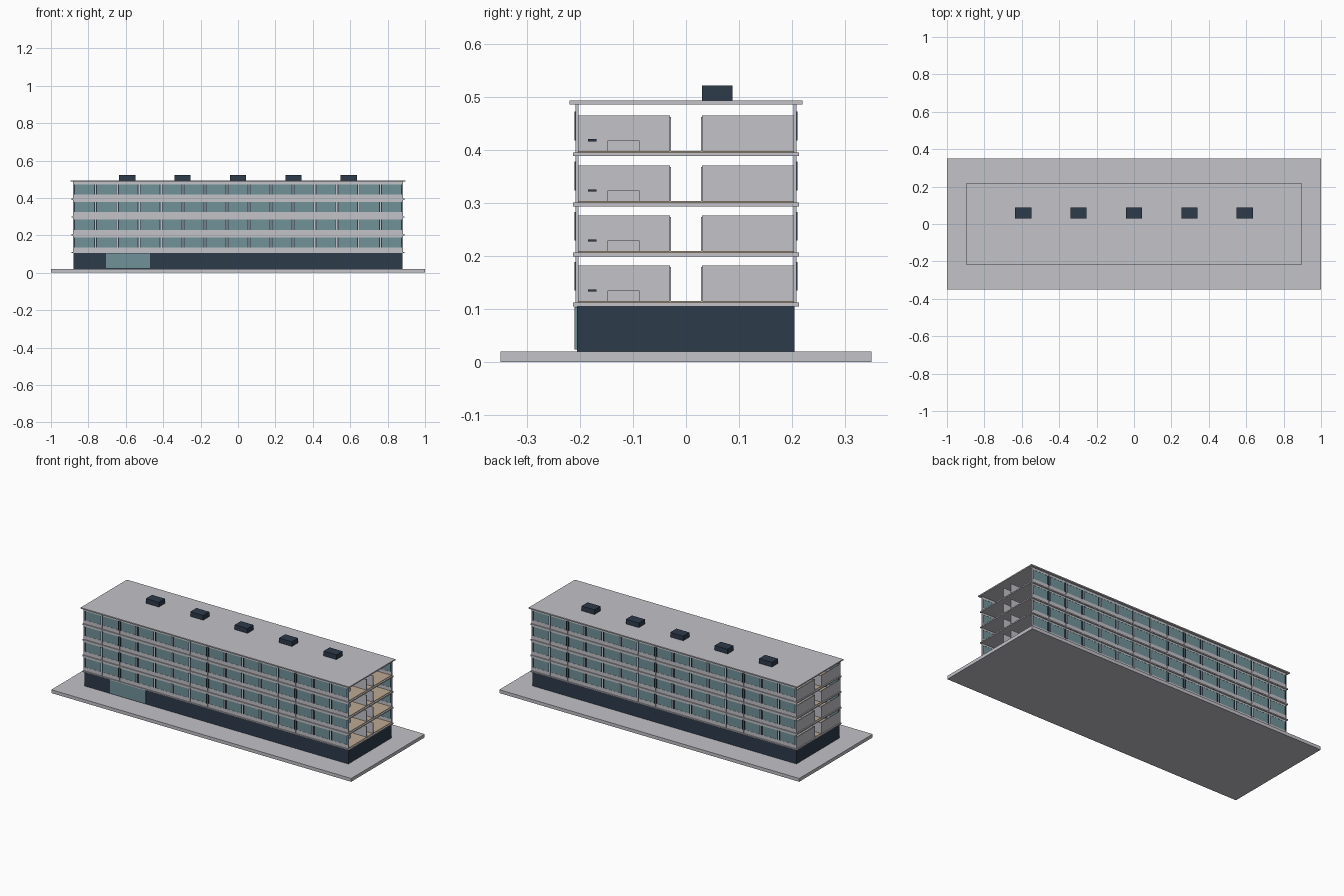
import bpy
import bmesh
from mathutils import Matrix, Vector

if "Cube" in bpy.data.objects:
    bpy.data.objects.remove(bpy.data.objects["Cube"], do_unlink=True)


def material(name, colour):
    mat = bpy.data.materials.new(name)
    mat.use_nodes = True
    mat.diffuse_color = (*colour, 1)
    mat.node_tree.nodes["Principled BSDF"].inputs["Base Color"].default_value = (*colour, 1)
    return mat


CONCRETE = material("pale concrete", (0.54, 0.54, 0.58))
NAVY = material("dark navy", (0.027, 0.043, 0.07))
GLASS = material("teal glass", (0.165, 0.29, 0.315))
TIMBER = material("beige floor", (0.50, 0.40, 0.28))


def boxes(name, mat, spans):
    """One object made of boxes, each given as x, y and z ranges."""
    bm = bmesh.new()
    for span in spans:
        lo, hi = (Vector(c) for c in zip(*span))
        place = Matrix.Translation((lo + hi) / 2) @ Matrix.Diagonal((*(hi - lo), 1))
        bmesh.ops.create_cube(bm, size=1, matrix=place)
    mesh = bpy.data.meshes.new(name)
    bm.to_mesh(mesh)
    bm.free()
    mesh.materials.append(mat)
    obj = bpy.data.objects.new(name, mesh)
    bpy.context.collection.objects.link(obj)
    return obj


def both(y0, y1):
    return ((-y1, -y0), (y0, y1))


def around(centre, half):
    return (centre - half, centre + half)


# Main dimensions
HALF = 0.88
BAYS = 15
BAY = 2 * HALF / BAYS
axes = [-HALF + BAY * i for i in range(BAYS + 1)]
PITCH = 0.0945
slabs = [0.105 + PITCH * i for i in range(4)]
ROOF = 0.4865
length = (-HALF, HALF)

# Site, ground storey and roof
boxes("site_plinth", CONCRETE, [((-1, 1), (-0.35, 0.35), (0, 0.02))])
boxes("ground_storey", NAVY, [(length, (-0.206, 0.205), (0.02, 0.105))])
boxes("entrance_glazing", GLASS, [((-0.705, -0.47), (-0.21, -0.204), (0.024, 0.104))])
boxes("roof_slab", CONCRETE, [((-0.895, 0.895), (-0.22, 0.22), (ROOF, 0.4935))])
boxes("roof_units", NAVY, [(around(0.296 * i, 0.043), (0.03, 0.088), (0.4935, 0.522))
                           for i in range(-2, 3)])

# Storey by storey parts
floor_slabs, coverings, bands, panes, posts, fins = [], [], [], [], [], []
partitions, corridor_walls, beds, shelves = [], [], [], []
for z in slabs:
    top = z + 0.007
    ceiling = ROOF if z == slabs[-1] else z + PITCH
    sill, head = top + 0.023, top + 0.077
    floor_slabs.append(((-0.889, 0.889), (-0.213, 0.213), (z, top)))
    coverings.append((length, (-0.203, 0.203), (top, top + 0.003)))

    # Facades on the two long sides
    for side in both(0.203, 0.207):
        bands.append((length, side, (top, sill)))
        bands.append((length, side, (head, ceiling)))
    for side in both(0.204, 0.206):
        panes.append((length, side, (sill, head)))
    for x in axes:
        for side in both(0.203, 0.209):
            posts.append((around(x, 0.003), side, (top, ceiling)))
        for offset in (-0.0055, 0.0055):
            if abs(x + offset) < HALF:
                for side in both(0.203, 0.21):
                    fins.append((around(x + offset, 0.0025), side, (sill, head)))

    # Rooms on both sides of a central corridor, open at one end
    for side in both(0.028, 0.0315):
        corridor_walls.append((length, side, (top, top + 0.067)))
    for x in axes[:-1]:
        for side in both(0.03, 0.203):
            partitions.append((around(x, 0.002), side, (top, top + 0.07)))
        beds.append(((x + 0.01, x + 0.05), (-0.148, -0.088), (top, top + 0.023)))
        shelves.append(((x + 0.07, x + 0.095), (-0.185, -0.169), (top + 0.021, top + 0.025)))

boxes("floor_slabs", CONCRETE, floor_slabs)
boxes("floor_coverings", TIMBER, coverings)
boxes("facade_bands", CONCRETE, bands)
boxes("window_panes", GLASS, panes)
boxes("facade_posts", CONCRETE, posts)
boxes("window_frames", NAVY, fins)
boxes("room_partitions", CONCRETE, partitions)
boxes("corridor_walls", CONCRETE, corridor_walls)
boxes("room_beds", CONCRETE, beds)
boxes("room_shelves", NAVY, shelves)
